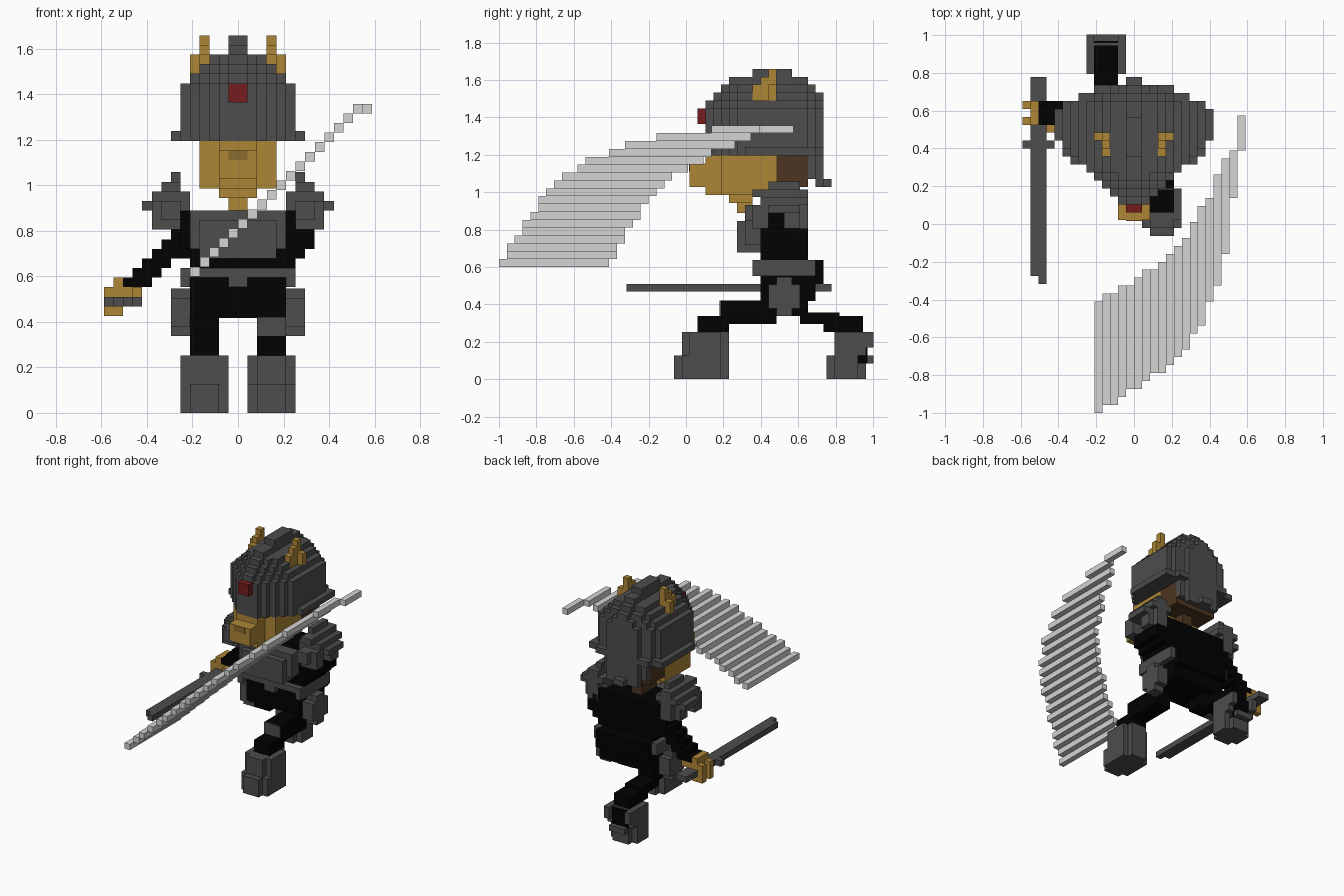
import bpy
import bmesh
from mathutils import Vector

cube = bpy.data.objects.get("Cube")
if cube:
    bpy.data.objects.remove(cube, do_unlink=True)

V = 0.0421                      # brick size
HEAD = (0, 0.02, 0.017)         # brick grid origins
BODY = (0, 0.02, 0.005)
LEGS = (0, 0.02, 0)
BACK_FOOT = (0, 0.035, 0)
ARC = (-0.21, -1, 0.6)


def material(name, r, g, b):
    m = bpy.data.materials.new(name)
    m.use_nodes = True
    m.diffuse_color = (r, g, b, 1)
    m.node_tree.nodes["Principled BSDF"].inputs["Base Color"].default_value = (r, g, b, 1)
    return m


grey = material("armour grey", .075, .075, .075)
black = material("cloth black", .0005, .0005, .0005)
gold = material("gold", .42, .24, .037)
dark_gold = material("dark gold", .25, .15, .027)
brown = material("brown", .073, .036, .015)
red = material("gem red", .18, .012, .012)
silver = material("pale silver", .66, .66, .66)


def bricks(name, mat, origin, boxes, mirror=False):
    """Boxes given as x, y and z ranges in brick units."""
    boxes = list(boxes)
    if mirror:
        boxes += [(-b, -a, *rest) for a, b, *rest in boxes]
    bm = bmesh.new()
    for x0, x1, y0, y1, z0, z1 in boxes:
        lo, hi = Vector((x0, y0, z0)) * V, Vector((x1, y1, z1)) * V
        verts = bmesh.ops.create_cube(bm, size=1)["verts"]
        for v in verts:
            v.co = Vector(origin) + (lo + hi) / 2 + v.co * (hi - lo)
    mesh = bpy.data.meshes.new(name)
    bm.to_mesh(mesh)
    bm.free()
    mesh.materials.append(mat)
    ob = bpy.data.objects.new(name, mesh)
    bpy.context.collection.objects.link(ob)
    return ob


def mid(half, *rest):
    return (-half, half, *rest)


def cut_corners(x0, x1, y0, y1, z0, z1):
    """A block with its four upright corners notched."""
    return [(x0, x1, y0 + 1, y1 - 1, z0, z1), (x0 + 1, x1 - 1, y0, y1, z0, z1)]


# Helmet: stacked layers with a tapered front and rounded back
def helmet_layer(z0, z1, half, tail, y0, y1):
    nose = max(1, min(2, half - 4))
    for y in range(y0, y1):
        w = min(half, y - y0 + nose, 2 * (y1 - 1 - y) + tail)
        yield mid(w, y, y + 1, z0, z1)


layers = [(28, 29, 7, 5, 2, 17), (29, 34, 6, 3, 2, 17), (34, 35, 5, 2, 2, 17),
          (35, 36, 4, 1, 3, 17), (36, 37, 3, 1, 4, 16)]
bricks("helmet", grey, HEAD, [b for layer in layers for b in helmet_layer(*layer)])
bricks("helmet_crest", grey, HEAD, [mid(1, 5, 15, 37, 38), mid(1, 8, 13, 38, 39)])
bricks("neck_guard", grey, HEAD, [mid(4, 15, 16, 25, 28), mid(3, 16, 17, 24, 28),
                                  mid(1, 17, 18, 24, 25)])
bricks("helmet_gem", red, HEAD, [mid(1, 1, 2, 32, 34)])
bricks("helmet_horns", gold, HEAD, [(3, 4, 10, 11, 35, 39), (3, 4, 9, 11, 35, 38),
                                    (3, 4, 8, 11, 35, 37), (4, 5, 10, 11, 35, 37)], True)

# Face
bricks("face", gold, HEAD, [mid(4, 4, 11, 23, 28), mid(2, 2, 4, 23, 28),
                            mid(2, 0, 2, 24, 27), mid(2, 5, 8, 22, 23),
                            mid(1, 6, 8, 20.7, 22)])
bricks("nose", dark_gold, HEAD, [mid(1, -.1, 0, 26, 27)])
bricks("back_of_head", brown, HEAD, [mid(4, 11, 15, 24, 28), mid(1, 9, 13, 20, 24)])

# Torso
bricks("torso", black, BODY, [mid(5, 9, 15, 15, 21), mid(6, 9, 15, 17, 21),
                              mid(4, 9, 15, 13, 17), mid(5, 9, 16, 9.8, 14),
                              mid(5, 15, 17, 12, 15)])
bricks("chest_plate", grey, BODY, [mid(5, 7, 9, 17, 21), mid(4, 6, 9, 16, 20)])
bricks("belt", grey, BODY, [mid(6, 8, 15, 14, 15), mid(1, 8, 9, 13, 15),
                            (5, 6, 8, 16, 13, 15), (-6, -5, 8, 16, 13, 15)])
bricks("hip_guards", grey, LEGS, [(5, 7, 10, 14, 9, 12), (5, 7, 11, 13, 8, 13)], True)

# Shoulders, arched over the arms
bricks("shoulder_guards", grey, BODY, [
    (6, 7, 10, 14, 24, 25), (6, 8, 8, 15, 23, 24), (5, 9, 9, 15, 22, 23),
    (5, 10, 10, 14, 21, 22), (5, 9, 9, 14, 21, 22), (6, 9, 8, 10, 19, 22),
    (6, 9, 12, 14, 19, 22), (6, 8, 14, 15, 19, 22), (6, 8, 7, 10, 20, 22)], True)

# Arms
arm_bottoms = [16, 16, 15, 14, 13, 13, 13]
bricks("right_arm", black, BODY,
       [(-6 - i, -5 - i, 12, 15, z, 20 - i) for i, z in enumerate(arm_bottoms)])
bricks("left_arm", black, BODY,
       [(5 + i, 6 + i, 9, 15, 15 + i, 21 - i) for i in range(3)])
bricks("right_hand", gold, BODY, [(-13, -10, 12, 15, 12, 13), (-13, -12, 12, 15, 13, 14),
                                  (-13, -12, 12, 15, 10, 11), (-14, -13, 12, 13, 10, 13),
                                  (-14, -13, 14, 15, 10, 13), (-11, -10, 11, 12, 12, 13)])

# Sword held low
bricks("sword", grey, BODY, [(-13, -12, -7, 18, 11, 12), (-12, -11, -8, 18, 11, 12),
                             (-14, -10, 9, 10, 11, 12)])

# Legs, left one forward
bricks("left_leg", black, LEGS, [(2, 5, 4, 11, 7, 10), (2, 5, 1, 5, 6, 8)])
bricks("left_knee_plate", grey, LEGS, [(2, 5, 3.8, 4, 8, 10)])
bricks("left_boot", grey, LEGS, cut_corners(1, 6, -2, 5, 0, 3) + cut_corners(1, 6, -1, 5, 3, 6))
bricks("right_leg", black, LEGS, [(-5, -2, 11, 15, 8, 10), (-5, -2, 14, 19, 7, 8.5),
                                  (-5, -2, 17, 22, 6, 8)])
bricks("right_sole", black, BACK_FOOT, [(-5, -2, 21, 22.2, 2, 5.8)])
bricks("right_boot", grey, BACK_FOOT,
       cut_corners(-6, -1, 17, 22, 0, 3) +
       [(-6, -1, 18, 22, 3, 6), (-5, -2, 22, 23, 2, 3),
        (-6, -5, 22, 23, 4, 6), (-2, -1, 22, 23, 4, 6)])

# Sweeping blade trail: a rising stair of bars
starts = [0, 1, 1, 2, 3, 3, 4, 5, 5, 6, 7, 8, 10, 11, 14, 16, 20, 27, 33]
ends = [14, 15, 15, 16, 16, 17, 18, 18, 19, 20, 21, 22, 24, 26, 27, 30, 32, 33, 37.4]
bricks("blade_trail", silver, ARC, [(i, i + 1, a, b, min(i, 17), min(i, 17) + 1)
                                    for i, (a, b) in enumerate(zip(starts, ends))])
